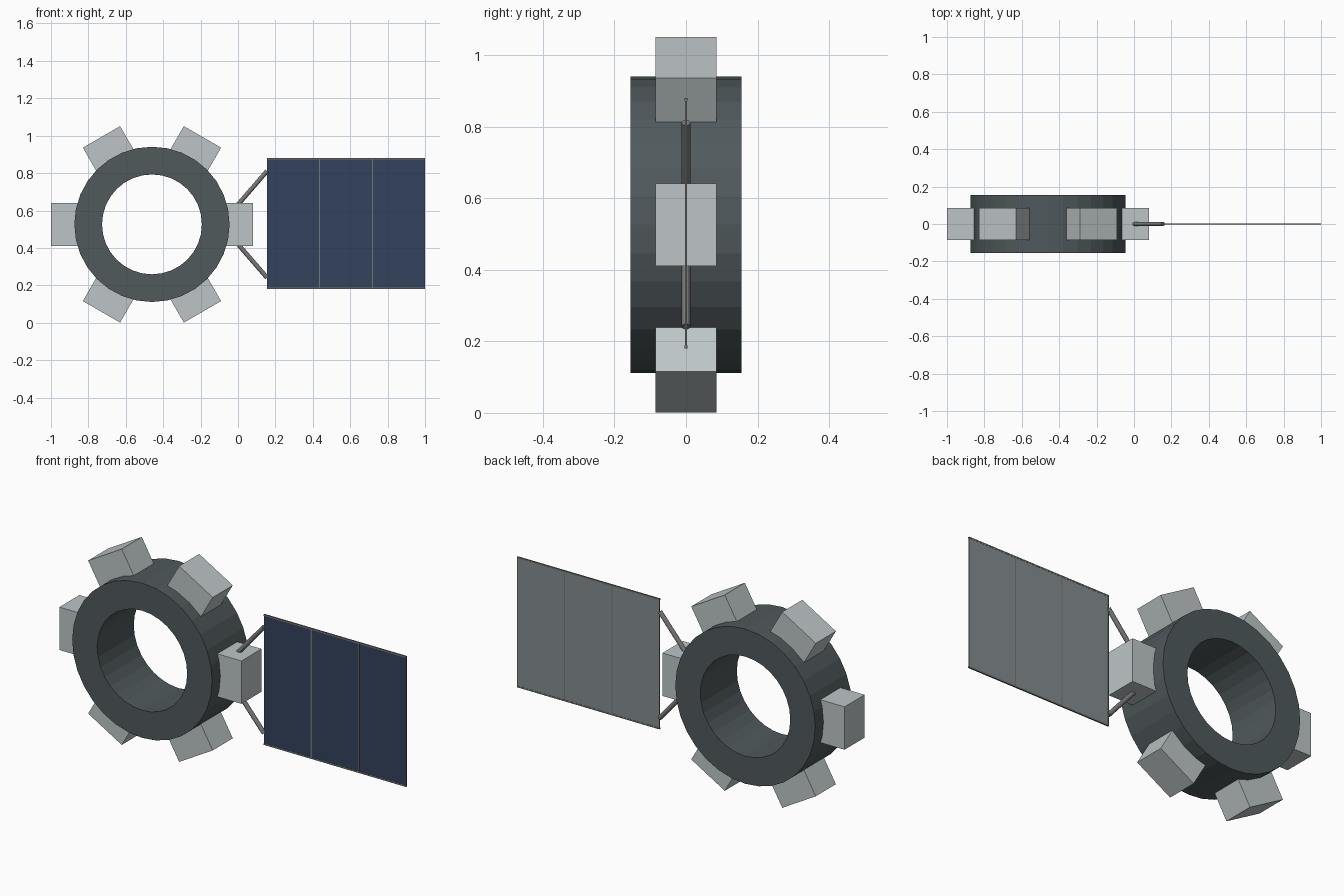
import bpy, bmesh, math
from mathutils import Vector, Matrix

cube = bpy.data.objects.get("Cube")
if cube:
    bpy.data.objects.remove(cube)

HUB = Vector((-0.46, 0, 0.526))


def material(name, rgb):
    m = bpy.data.materials.new(name)
    m.diffuse_color = (*rgb, 1)
    m.use_nodes = True
    m.node_tree.nodes["Principled BSDF"].inputs["Base Color"].default_value = (*rgb, 1)
    return m


dark_grey = material("dark grey", (0.08, 0.1, 0.107))
light_grey = material("light grey", (0.51, 0.56, 0.57))
cell_blue = material("cell blue", (0.032, 0.054, 0.107))
back_grey = material("panel back grey", (0.23, 0.27, 0.28))
strut_grey = material("strut grey", (0.19, 0.19, 0.19))
frame_grey = material("frame grey", (0.17, 0.19, 0.16))


def finish(name, bm, *mats):
    bmesh.ops.recalc_face_normals(bm, faces=bm.faces)
    mesh = bpy.data.meshes.new(name)
    bm.to_mesh(mesh)
    bm.free()
    obj = bpy.data.objects.new(name, mesh)
    bpy.context.collection.objects.link(obj)
    for m in mats:
        mesh.materials.append(m)
    return obj


def box(name, centre, size, *mats, turn=0):
    bm = bmesh.new()
    bmesh.ops.create_cube(bm, size=1, matrix=Matrix.Translation(centre)
                          @ Matrix.Rotation(turn, 4, 'Y') @ Matrix.Diagonal((*size, 1)))
    return finish(name, bm, *mats)


def rod(name, a, b, radius, mat):
    a, b = Vector(a), Vector(b)
    bm = bmesh.new()
    aim = (b - a).to_track_quat('Z', 'Y').to_matrix().to_4x4()
    bmesh.ops.create_cone(bm, cap_ends=True, segments=12, radius1=radius, radius2=radius,
                          depth=(b - a).length, matrix=Matrix.Translation((a + b) / 2) @ aim)
    return finish(name, bm, mat)


# Habitat ring: rectangular section spun about the y axis
bm = bmesh.new()
section = [bm.verts.new(HUB + Vector((r, y, 0)))
           for r, y in ((0.267, -0.155), (0.415, -0.155), (0.415, 0.155), (0.267, 0.155))]
edges = [bm.edges.new((section[i], section[(i + 1) % 4])) for i in range(4)]
bmesh.ops.spin(bm, geom=section + edges, cent=HUB, axis=(0, 1, 0),
               angle=math.tau, steps=32, use_merge=True)
bmesh.ops.remove_doubles(bm, verts=bm.verts, dist=0.0001)
finish("ring", bm, dark_grey)

# Six modules around the rim
for i in range(6):
    turn = i * math.tau / 6
    out = Vector((math.cos(turn), 0, -math.sin(turn)))
    box(f"module_{i + 1}", HUB + out * 0.45, (0.18, 0.17, 0.23), light_grey, turn=turn)

# Solar panels: blue front, grey back
LEFT, RIGHT, HALF = 0.155, 1.0, 0.35
pitch = (RIGHT - LEFT) / 3
for i in range(3):
    panel = box(f"solar_panel_{i + 1}", (LEFT + pitch * (i + 0.5), 0, HUB.z + 0.004),
                (pitch - 0.006, 0.005, 2 * HALF - 0.016), back_grey, cell_blue)
    for f in panel.data.polygons:
        f.material_index = 1 if f.normal.y < -0.5 else 0

# Thin frame around and between the panels
for name, side in (("top", 1), ("bottom", -1)):
    box(f"frame_{name}", ((LEFT + RIGHT) / 2, 0, HUB.z + 0.004 + side * (HALF - 0.004)),
        (RIGHT - LEFT, 0.007, 0.008), frame_grey)
for i in range(4):
    x = min(max(LEFT + pitch * i, LEFT + 0.0015), RIGHT - 0.0015)
    box(f"frame_divider_{i + 1}", (x, 0, HUB.z + 0.004),
        (0.006 if i in (1, 2) else 0.003, 0.006, 2 * HALF - 0.016), frame_grey)

# Struts from the inner module to the panel
for name, side in (("top", 1), ("bottom", -1)):
    rod(f"strut_{name}", HUB + Vector((0.455, 0, side * 0.1)),
        HUB + Vector((0.615, 0, side * 0.285)), 0.012, strut_grey)
